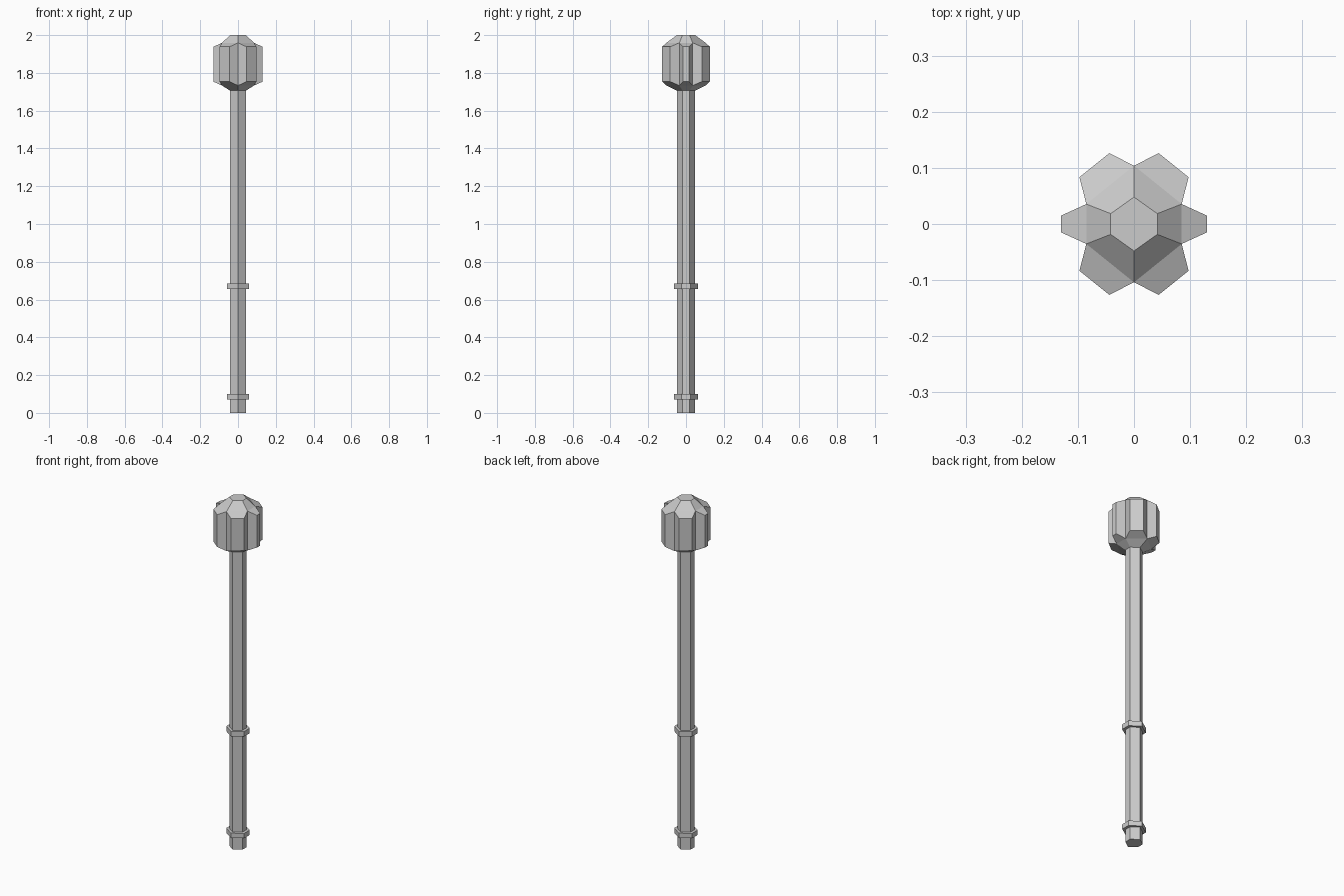
import bpy, bmesh

if "Cube" in bpy.data.objects:
    bpy.data.objects.remove(bpy.data.objects["Cube"])


def hexagon(hx, hy, my):
    """Slightly squashed hexagon: points on +-y, flat sides on +-x."""
    return [(0, hy), (-hx, my), (-hx, -my), (0, -hy), (hx, -my), (hx, my)]


SHAFT = hexagon(0.0415, 0.048, 0.0185)
COLLAR = hexagon(0.057, 0.063, 0.025)
HEAD = hexagon(0.085, 0.104, 0.0355)


def loft(name, rings, flange=None):
    """Skin hexagon rings given as (profile, z), bottom to top; optionally push out the side faces."""
    bm = bmesh.new()
    loops = [[bm.verts.new((x, y, z)) for x, y in prof] for prof, z in rings]
    bm.faces.new(loops[0][::-1])
    bm.faces.new(loops[-1])
    for a, b in zip(loops, loops[1:]):
        for i in range(6):
            j = (i + 1) % 6
            bm.faces.new((a[i], a[j], b[j], b[i]))
    bmesh.ops.recalc_face_normals(bm, faces=bm.faces)
    bm.normal_update()
    if flange:
        inset, depth = flange
        sides = [f for f in bm.faces if abs(f.normal.z) < 0.01]
        bmesh.ops.inset_individual(bm, faces=sides, thickness=inset, depth=depth,
                                   use_even_offset=True)
    mesh = bpy.data.meshes.new(name)
    bm.to_mesh(mesh)
    bm.free()
    obj = bpy.data.objects.new(name, mesh)
    bpy.context.collection.objects.link(obj)
    return obj


# Hexagonal shaft
loft("shaft", [(SHAFT, 0), (SHAFT, 1.706)])

# Grip collars
for name, z0, z1 in (("lower_collar", 0.072, 0.1), ("upper_collar", 0.655, 0.684)):
    loft(name, [(COLLAR, z0), (COLLAR, z1)])

# Flanged head: tapered hex core with six bevelled lobes
loft("flanged_head", [(SHAFT, 1.706), (HEAD, 1.733), (HEAD, 1.959), (SHAFT, 2.0)],
     flange=(0.0205, 0.045))
